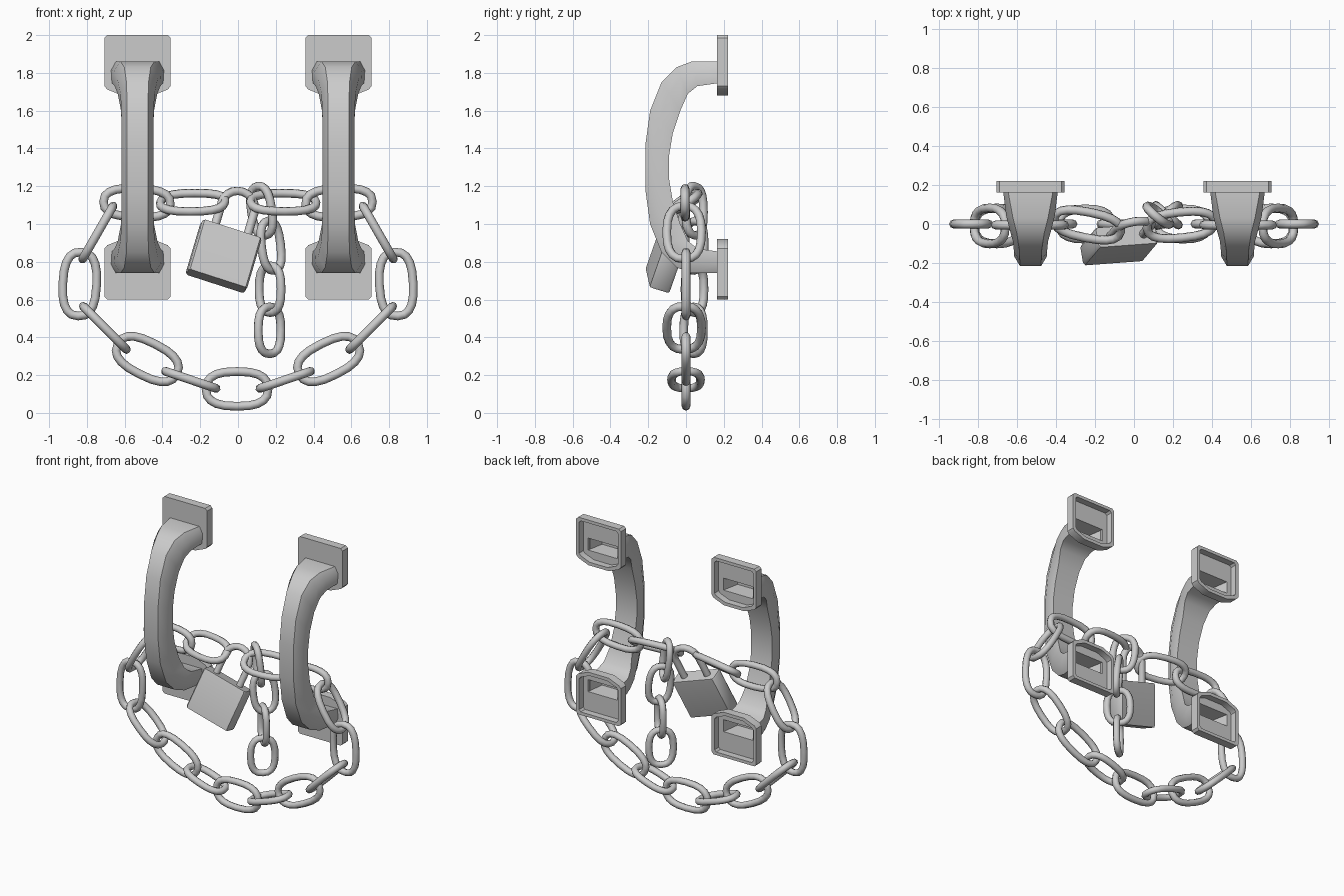
import bpy, bmesh
from math import sin, cos, pi, radians, copysign
from mathutils import Vector, Matrix

if "Cube" in bpy.data.objects:
    bpy.data.objects.remove(bpy.data.objects["Cube"])


def loft(name, rings, cap0=False, cap1=False, closed=False, angle=35):
    """Skin a list of equal-sized point rings."""
    bm = bmesh.new()
    vs = [[bm.verts.new(p) for p in r] for r in rings]
    n = len(vs[0])
    for k in range(len(vs) if closed else len(vs) - 1):
        a, b = vs[k], vs[(k + 1) % len(vs)]
        for i in range(n):
            j = (i + 1) % n
            bm.faces.new((a[i], a[j], b[j], b[i]))
    if cap0:
        bm.faces.new(vs[0][::-1])
    if cap1:
        bm.faces.new(vs[-1])
    bmesh.ops.remove_doubles(bm, verts=bm.verts, dist=1e-5)
    bmesh.ops.recalc_face_normals(bm, faces=bm.faces)
    me = bpy.data.meshes.new(name)
    bm.to_mesh(me)
    bm.free()
    me.shade_smooth()
    me.set_sharp_from_angle(angle=radians(angle))
    ob = bpy.data.objects.new(name, me)
    bpy.context.collection.objects.link(ob)
    return ob


def tube(name, path, normal, r, closed=True, sides=8):
    """Round wire along a planar path."""
    rings, n = [], len(path)
    for i, p in enumerate(path):
        a = path[(i - 1) % n] if closed else path[max(i - 1, 0)]
        b = path[(i + 1) % n] if closed else path[min(i + 1, n - 1)]
        side = (b - a).normalized().cross(normal)
        rings.append([p + (side * cos(t) + normal * sin(t)) * r
                      for t in (2 * pi * k / sides for k in range(sides))])
    return loft(name, rings, closed=closed, angle=60)


def link(name, c, axis, side, length=0.385, width=0.23, r=0.023):
    """Oval chain link: axis is its long direction, side its width direction."""
    c, a = Vector(c), Vector(axis).normalized()
    s = Vector(side)
    s = (s - a * s.dot(a)).normalized()
    power = lambda v: copysign(abs(v) ** 0.78, v)
    path = [c + a * power(cos(t)) * (length / 2 - r) + s * power(sin(t)) * (width / 2 - r)
            for t in (2 * pi * k / 20 for k in range(20))]
    tube(name, path, a.cross(s), r)


# Pull handles: y/z of outer edge, y/z of inner edge, outer and side half widths
HX, MZ = 0.532, 1.30
stations = [
    (0.165, 1.86, 0.165, 1.745, 0.115, 0.140),
    (0.03, 1.86, 0.06, 1.73, 0.09, 0.125),
    (-0.05, 1.83, 0.01, 1.69, 0.07, 0.108),
    (-0.13, 1.75, -0.03, 1.60, 0.058, 0.09),
    (-0.19, 1.60, -0.07, 1.48, 0.055, 0.085),
    (-0.215, 1.42, -0.09, 1.36, 0.055, 0.085)]
stations += [(a, 2 * MZ - b, c, 2 * MZ - d, e, f) for a, b, c, d, e, f in stations[::-1]]

half = [(0.08, 1.68), (0.16, 1.712), (0.175, 1.73), (0.175, 1.985), (0.16, 2.0)]
outline = half + [(-x, z) for x, z in half[::-1]]


def plate(name, cx, flip):
    """Hollow-backed mounting plate with a slot running into the handle."""
    def ring(y, pts):
        return [(cx + x, y, 2 * MZ - z if flip else z) for x, z in pts]
    inner = [(x * 0.87, 1.845 + (z - 1.845) * 0.86) for x, z in outline]

    def slot(w, z0, z1):
        return [(max(-w, min(w, x * 2)), z1 if z > 1.86 else z0) for x, z in outline]
    loft(name, [ring(0.163, slot(0.11, 1.76, 1.845)), ring(0.163, outline),
                ring(0.222, outline), ring(0.222, inner), ring(0.175, inner),
                ring(0.175, slot(0.115, 1.76, 1.845)),
                ring(0.06, slot(0.085, 1.765, 1.835))], cap1=True)


for s, tag in ((-1, "left"), (1, "right")):
    rings = []
    for yo, zo, yi, zi, wo, w in stations:
        ym, zm = yo + (yi - yo) * 0.4, zo + (zi - zo) * 0.4
        rings.append([(s * HX + x, y, z) for x, y, z in (
            (-wo, yo, zo), (wo, yo, zo), (w, ym, zm),
            (w * 0.97, yi, zi), (-w * 0.97, yi, zi), (-w, ym, zm))])
    loft(tag + "_handle", rings, angle=40)
    plate(tag + "_upper_plate", s * HX, False)
    plate(tag + "_lower_plate", s * HX, True)

    # Draped chain, one side: centre, long axis, width axis, length, width
    drape = [
        ((0.25, 0, 0.175), (0.95, 0, 0.32), (0, 1, 0), 0.33, 0.20),
        ((0.48, 0, 0.285), (0.89, 0, 0.45), (-0.45, 0, 0.89), 0.395, 0.225),
        ((0.705, -0.01, 0.45), (0.7, 0, 0.7), (0, 1, 0), 0.37, 0.23),
        ((0.838, 0, 0.682), (-0.05, 0, 1), (1, 0, 0), 0.385, 0.225),
        ((0.742, -0.01, 0.955), (-0.5, 0, 0.87), (0, 1, 0), 0.37, 0.23),
        ((0.535, -0.005, 1.112), (1, 0, 0.04), (0, 0, 1), 0.40, 0.20),
        ((0.24, -0.005, 1.115), (1, 0.1 if s > 0 else 0.2, 0), (0, 0.81, 0.58), 0.395, 0.21)]
    for k, (c, a, w, ln, wd) in enumerate(drape):
        link(f"{tag}_chain_link_{k + 1}", (s * c[0], c[1], c[2]),
             (s * a[0], a[1], a[2]), (s * w[0], w[1], w[2]), ln, wd)

link("bottom_chain_link", (-0.005, 0, 0.127), (1, 0, 0), (0, 0, 1), 0.375, 0.23)

# Loose chain end hanging from the shackle
link("loose_link_1", (0.125, 0.045, 1.07), (0.15, 0, -1), (0.75, -0.65, 0), 0.31, 0.19)
link("loose_link_2", (0.175, 0.045, 0.885), (0.12, 0, -1), (0.7, 0.7, 0), 0.31, 0.19)
link("loose_link_3", (0.17, 0.045, 0.655), (0, 0, -1), (0.75, -0.65, 0), 0.295, 0.20)
link("loose_link_4", (0.167, 0.04, 0.437), (0, 0, -1), (0.75, 0.65, 0), 0.295, 0.205)

# Padlock, hanging at a tilt
up = Vector((0.27, 0.32, 0.91)).normalized()
right = Vector((0.94, 0.08, -0.27))
right = (right - up * right.dot(up)).normalized()
back = up.cross(right)
frame = Matrix((right, back, up)).transposed().to_4x4()
frame.translation = (-0.076, -0.105, 0.83)


def body_ring(z, k=1.0):
    pts = [(0.155, 0.055), (0.165, 0.04)]
    q = pts + [(x, -y) for x, y in pts[::-1]]
    q += [(-x, -y) for x, y in q]
    return [(x * k, y * k, z) for x, y in q]


body = loft("padlock_body", [body_ring(-0.145, 0.97), body_ring(-0.135),
                             body_ring(0.135), body_ring(0.145, 0.97)], True, True)
body.matrix_world = frame
arch = [Vector((0.09 * cos(t), 0, 0.285 + 0.09 * sin(t)))
        for t in (pi * k / 10 for k in range(11))]
shackle = tube("padlock_shackle", [Vector((0.09, 0, 0.13))] + arch + [Vector((-0.09, 0, 0.13))],
               Vector((0, 1, 0)), 0.023, closed=False)
shackle.matrix_world = frame
